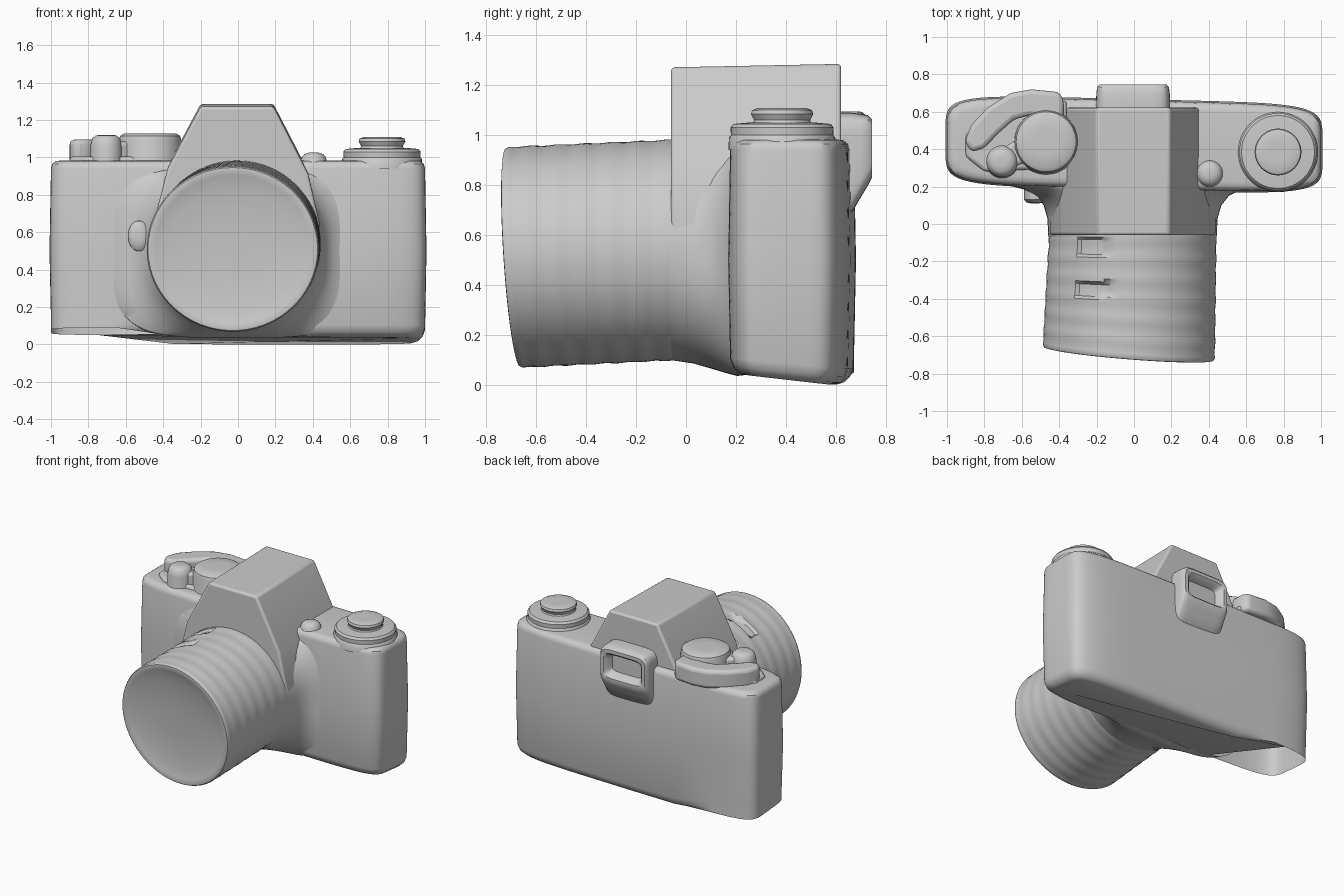
import bpy, bmesh, math
from mathutils import Vector

if "Cube" in bpy.data.objects:
    bpy.data.objects.remove(bpy.data.objects["Cube"])


def finish(name, bm, bevel=0.0):
    bmesh.ops.recalc_face_normals(bm, faces=bm.faces)
    me = bpy.data.meshes.new(name)
    bm.to_mesh(me)
    bm.free()
    ob = bpy.data.objects.new(name, me)
    bpy.context.collection.objects.link(ob)
    if bevel:
        m = ob.modifiers.new("soft_edges", 'BEVEL')
        m.width, m.segments, m.limit_method = bevel, 3, 'ANGLE'
        m.angle_limit = math.radians(25)
    return ob


def oval(a, b, n=2.0, count=64):
    """Superellipse outline: n=2 is an ellipse, larger n is squarer."""
    pts = []
    for i in range(count):
        t = 2 * math.pi * i / count
        c, s = math.cos(t), math.sin(t)
        pts.append((math.copysign(abs(c) ** (2 / n), c) * a,
                    math.copysign(abs(s) ** (2 / n), s) * b))
    return pts


def loft(rings, caps=(True, True)):
    bm = bmesh.new()
    vs = [[bm.verts.new(p) for p in ring] for ring in rings]
    for r0, r1 in zip(vs, vs[1:]):
        for i in range(len(r0)):
            j = (i + 1) % len(r0)
            bm.faces.new((r0[i], r0[j], r1[j], r1[i]))
    if caps[0]:
        bm.faces.new(vs[0])
    if caps[1]:
        bm.faces.new(vs[-1])
    return bm


def plate(name, outline, z0, z1, bevel):
    return finish(name, loft([[(x, y, z) for x, y in outline] for z in (z0, z1)]), bevel)


def knob(name, x, y, profile):
    """Turned part standing on z; profile is (radius, z) pairs."""
    finish(name, loft([[(x + u, y + v, z) for u, v in oval(r, r, 2, 48)] for r, z in profile]))


def clamp(v):
    return max(0.0, min(1.0, v))


# Body: rounded slab, slightly skewed in plan, bottom open at its left end
def body_ring(z, inset, bottom):
    ring = []
    for u, v in oval(1.0, 0.235, 6, 128):
        keep = clamp((-u - 0.35) / 0.3) if bottom else 0
        d = inset * (1 - keep)
        x, y = u * (1 - d), v * (1 - d / 0.235)
        zz = z
        if bottom:
            zz += 0.05 * keep - 0.02 * v / 0.235
        ring.append((x, y + 0.425 - 0.025 * x, zz))
    return ring


bm = loft([body_ring(0.02, 0.06, True), body_ring(0.028, 0.035, True), body_ring(0.05, 0.012, True),
           body_ring(0.085, 0.0, True), body_ring(0.5, -0.008, False), body_ring(0.94, 0.0, False),
           body_ring(0.965, 0.006, False), body_ring(0.98, 0.025, False), body_ring(0.983, 0.05, False)])
bm.faces.ensure_lookup_table()
cap = bm.faces[-2]
cut_co, cut_no = Vector((-0.4, 0.2, 0)), Vector((-0.47, -0.35, 0))
bmesh.ops.bisect_plane(bm, geom=[cap] + list(cap.edges) + list(cap.verts),
                       plane_co=cut_co, plane_no=cut_no)
hole = [f for f in bm.faces if len(f.verts) > 10 and f.calc_center_median().z < 0.2
        and (f.calc_center_median() - cut_co).dot(cut_no) > 0]
bmesh.ops.delete(bm, geom=hole, context='FACES')
finish("camera_body", bm)

# Lens mount: flares from the round lens into the body front
mount = []
for y, a, top, low, n in ((-0.07, 0.45, 0.98, 0.10, 2.0), (0.03, 0.455, 0.97, 0.085, 2.2),
                          (0.10, 0.475, 0.965, 0.065, 2.6), (0.15, 0.515, 0.96, 0.05, 3.0),
                          (0.185, 0.58, 0.955, 0.04, 3.4), (0.205, 0.66, 0.95, 0.035, 3.8),
                          (0.25, 0.70, 0.94, 0.04, 4.0)):
    c, h = (top + low) / 2, (top - low) / 2
    mount.append([(u - 0.008, y, c + v) for u, v in oval(a, h, n, 96)])
finish("lens_mount", loft(mount))


# Lens barrel: lightly ribbed, front rim tilted, two small dents on top
def lens_ring(s, scale, depth=0.0):
    cx, cz = -0.006 - 0.022 * s, 0.54 - 0.03 * s
    ring = []
    for u, v in oval((0.447 + 0.013 * s) * scale, 0.442 * scale, 2, 96):
        x, z = cx + u, cz + v
        front = -0.70 - 0.08 * x - 0.065 * (z - 0.52)
        y = -0.05 + (front + 0.05) * s + depth
        if depth == 0 and v > 0.2 and -0.3 < x < -0.13 and (-0.17 < y < -0.08 or -0.39 < y < -0.31):
            z -= 0.025
        ring.append((x, y, z))
    return ring


rows = 40
rings = [lens_ring(i / rows * 0.975, 1 + 0.004 * math.sin(i * 0.95)) for i in range(rows + 1)]
for scale, depth in ((0.985, 0.003), (0.95, 0.0005), (0.90, 0.008), (0.75, 0.022),
                     (0.5, 0.035), (0.25, 0.04), (0.08, 0.04)):
    rings.append(lens_ring(1.0, scale, depth))
finish("lens_barrel", loft(rings))

# Viewfinder housing: tapered roof running front to back
roof = [(-0.2, 1.278), (0.19, 1.278), (0.375, 0.92), (0.435, 0.66), (0.435, 0.5),
        (-0.45, 0.5), (-0.45, 0.66), (-0.375, 0.95)]
finish("viewfinder_housing",
       loft([[(x, y, z + 0.02 * (y - 0.25)) for x, z in roof] for y in (-0.06, 0.622)]), 0.015)

# Eyepiece: square frame with a recess, tapering into the back
eye = []
for y, hw, low, top in ((0.60, 0.20, 0.66, 1.09), (0.665, 0.198, 0.69, 1.09), (0.70, 0.196, 0.75, 1.085),
                        (0.73, 0.192, 0.80, 1.08), (0.745, 0.18, 0.83, 1.065), (0.745, 0.155, 0.855, 1.04),
                        (0.73, 0.14, 0.87, 1.025), (0.685, 0.125, 0.885, 1.01)):
    c, h = (top + low) / 2, (top - low) / 2
    eye.append([(u - 0.005, y, c + v) for u, v in oval(hw, h, 6, 48)])
finish("eyepiece", loft(eye))

# Rewind knob on the right and the small button beside the housing
knob("rewind_base", 0.77, 0.385, ((0.215, 0.94), (0.213, 0.99), (0.205, 1.0), (0.207, 1.03),
                                  (0.195, 1.045), (0.14, 1.05)))
knob("rewind_knob", 0.77, 0.385, ((0.125, 1.03), (0.112, 1.06), (0.125, 1.085), (0.12, 1.1),
                                  (0.10, 1.108), (0.05, 1.106)))
knob("small_button", 0.405, 0.27, ((0.075, 0.96), (0.065, 1.0), (0.05, 1.018), (0.025, 1.026)))

# Dial, release button and winding lever on the left
knob("speed_dial", -0.47, 0.44, ((0.185, 0.95), (0.17, 1.0), (0.168, 1.09), (0.16, 1.115),
                                 (0.14, 1.127), (0.07, 1.128)))
knob("release_button", -0.705, 0.335, ((0.095, 0.96), (0.085, 1.0), (0.085, 1.06), (0.075, 1.1),
                                       (0.055, 1.118), (0.02, 1.12)))
plate("button_arm", [(-0.73, 0.385), (-0.67, 0.29), (-0.56, 0.34), (-0.56, 0.46), (-0.63, 0.45)],
      0.95, 1.085, 0.02)
plate("winding_lever",
      [(-0.905, 0.44), (-0.87, 0.53), (-0.78, 0.625), (-0.66, 0.70), (-0.55, 0.72), (-0.40, 0.705),
       (-0.375, 0.66), (-0.375, 0.56), (-0.56, 0.58), (-0.64, 0.56), (-0.73, 0.48), (-0.80, 0.405),
       (-0.87, 0.385)], 0.96, 1.095, 0.025)
plate("lever_base", [(-0.90, 0.36), (-0.90, 0.48), (-0.66, 0.66), (-0.36, 0.66), (-0.36, 0.30), (-0.80, 0.28)],
      0.95, 1.005, 0.02)

# Lens release on the mount's left side
rel = [[(u - 0.53, y, v + 0.58) for u, v in oval(r, r * 1.4, 2, 32)]
       for y, r in ((0.25, 0.06), (0.13, 0.058), (0.115, 0.045), (0.11, 0.02))]
finish("lens_release", loft(rel))

# Smooth shading with kept sharp edges
for ob in bpy.context.collection.objects:
    ob.select_set(True)
    bpy.context.view_layer.objects.active = ob
bpy.ops.object.shade_smooth_by_angle(angle=math.radians(40))
